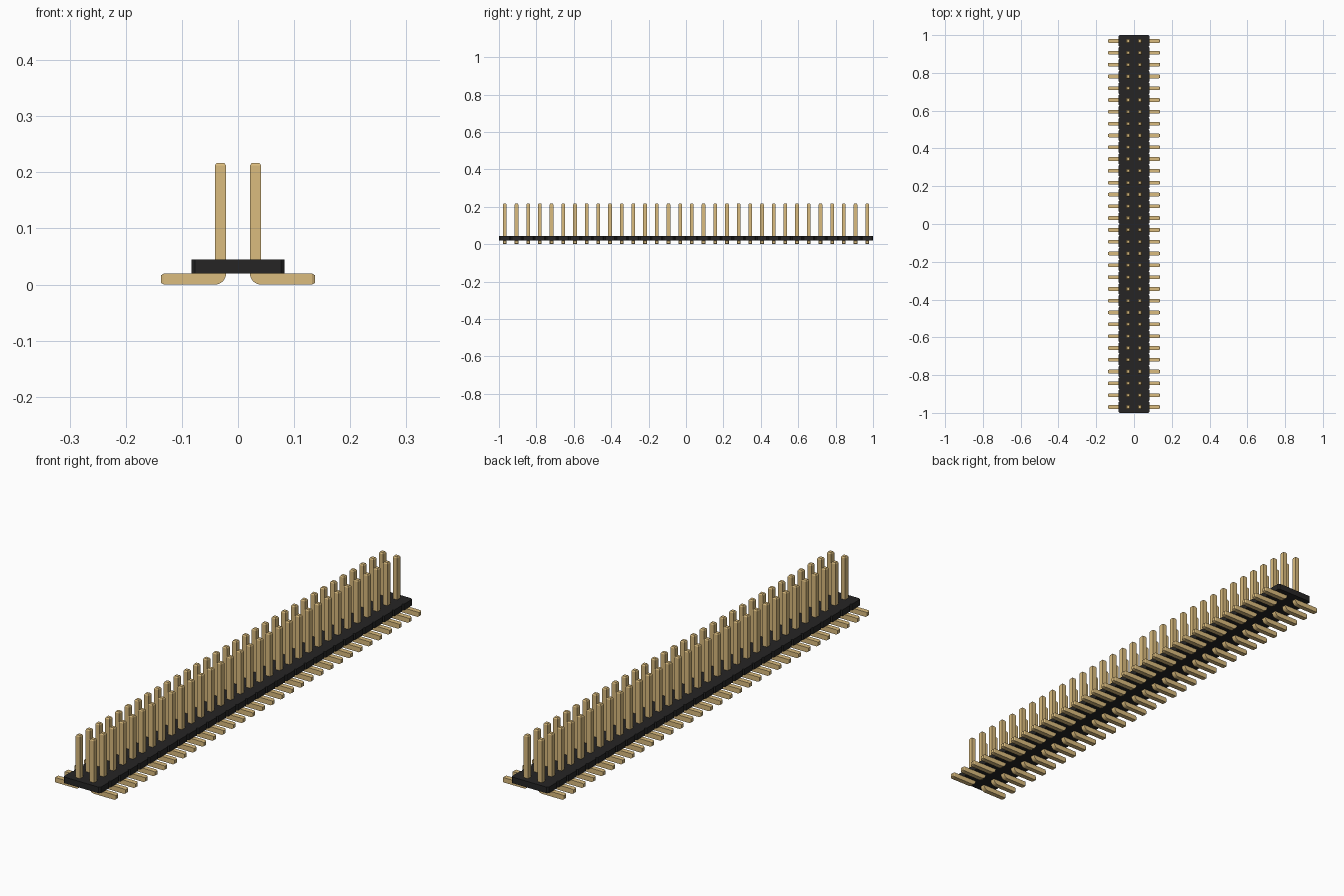
import bpy, bmesh, math

cube = bpy.data.objects.get("Cube")
if cube:
    bpy.data.objects.remove(cube, do_unlink=True)

COUNT = 32                      # pins per row
PITCH = 2 / COUNT
PIN = 0.0197                    # square pin thickness
PIN_X = PITCH / 2               # row offset from the centre
TIP = 0.005                     # length of the tapered pin ends
PIN_TOP, FOOT_END = 0.217, 0.137
BODY_X, BODY_LOW, BODY_TOP = 0.083, PIN, 0.0445
NOTCH = PITCH / 10


def material(name, color):
    mat = bpy.data.materials.new(name)
    mat.use_nodes = True
    mat.diffuse_color = (*color, 1)
    mat.node_tree.nodes["Principled BSDF"].inputs["Base Color"].default_value = (*color, 1)
    return mat


def prism(name, points, depth, mat, taper=()):
    """Extrude a closed outline; taper the end faces that point along given axes."""
    bm = bmesh.new()
    face = bm.faces.new([bm.verts.new(p) for p in points])
    result = bmesh.ops.extrude_face_region(bm, geom=[face])
    moved = [v for v in result["geom"] if isinstance(v, bmesh.types.BMVert)]
    bmesh.ops.translate(bm, verts=moved, vec=depth)
    bmesh.ops.recalc_face_normals(bm, faces=bm.faces[:])
    for axis in taper:
        end = max(bm.faces, key=lambda f: f.calc_center_median()[axis])
        bmesh.ops.inset_individual(bm, faces=[end], thickness=0.004, depth=TIP)
    mesh = bpy.data.meshes.new(name)
    bm.to_mesh(mesh)
    bm.free()
    mesh.materials.append(mat)
    obj = bpy.data.objects.new(name, mesh)
    bpy.context.scene.collection.objects.link(obj)
    return obj


gold = material("pale gold", (0.708, 0.503, 0.209))
black = material("black plastic", (0.019, 0.0185, 0.0185))

# Insulating strip: a notch in each long edge between neighbouring pins
edge = []
for i in range(COUNT):
    y = -1 + i * PITCH
    edge += [(BODY_X - NOTCH, y), (BODY_X, y + NOTCH), (BODY_X, y + PITCH - NOTCH)]
edge.append((BODY_X - NOTCH, 1))
outline = edge + [(-x, y) for x, y in reversed(edge)]
prism("strip_body", [(x, y, BODY_LOW) for x, y in outline],
      (0, 0, BODY_TOP - BODY_LOW), black)

# Bent pin: upright post, rounded heel and flat foot
inner, outer = PIN_X - PIN / 2, PIN_X + PIN / 2
heel = [(outer - PIN * math.cos(a), PIN - PIN * math.sin(a))
        for a in (math.pi / 2 * k / 8 for k in range(9))]
profile = [(inner, PIN_TOP - TIP)] + heel + [
    (FOOT_END - TIP, 0), (FOOT_END - TIP, PIN), (outer, PIN), (outer, PIN_TOP - TIP)]
start = -1 + PITCH / 2 - PIN / 2
pins = prism("bent_pins", [(x, start, z) for x, z in profile],
             (0, PIN, 0), gold, taper=(2, 0))

# Mirror into two rows and repeat along the strip
pins.modifiers.new("rows", "MIRROR").use_axis = (True, False, False)
array = pins.modifiers.new("repeat", "ARRAY")
array.count = COUNT
array.use_relative_offset = False
array.use_constant_offset = True
array.constant_offset_displace = (0, PITCH, 0)
